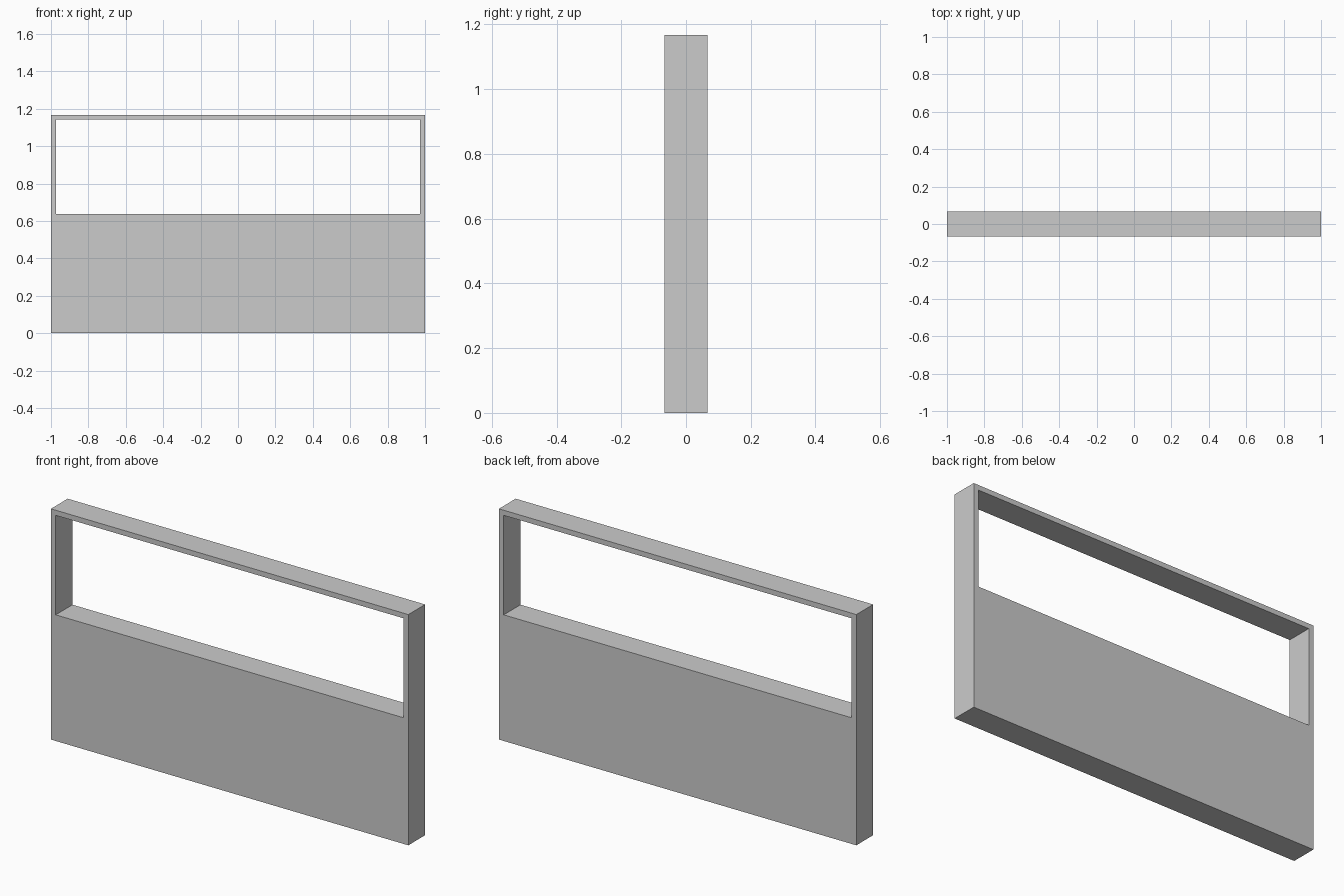
import bpy, bmesh

if "Cube" in bpy.data.objects:
    bpy.data.objects.remove(bpy.data.objects["Cube"])

HALF_W, HEIGHT, HALF_D = 1.0, 1.167, 0.067
OPEN_X, OPEN_LOW, OPEN_HIGH = 0.973, 0.638, 1.141


def rectangle(bm, half_x, low, high, y):
    """Four corner vertices of an upright rectangle."""
    return [bm.verts.new((x, y, z)) for x, z in
            ((-half_x, low), (half_x, low), (half_x, high), (-half_x, high))]


# Solid lower panel and thin upper frame as one piece, with an open window
bm = bmesh.new()
outer = rectangle(bm, HALF_W, 0, HEIGHT, -HALF_D)
inner = rectangle(bm, OPEN_X, OPEN_LOW, OPEN_HIGH, -HALF_D)
for i in range(4):
    j = (i + 1) % 4
    bm.faces.new((outer[i], outer[j], inner[j], inner[i]))

# Give the front face its thickness, keeping the front as a closed side
ext = bmesh.ops.extrude_face_region(bm, geom=bm.faces[:], use_keep_orig=True)
moved = [g for g in ext["geom"] if isinstance(g, bmesh.types.BMVert)]
bmesh.ops.translate(bm, verts=moved, vec=(0, 2 * HALF_D, 0))
bmesh.ops.recalc_face_normals(bm, faces=bm.faces[:])

mesh = bpy.data.meshes.new("door_panel")
bm.to_mesh(mesh)
bm.free()
panel = bpy.data.objects.new("door_panel", mesh)
bpy.context.collection.objects.link(panel)
